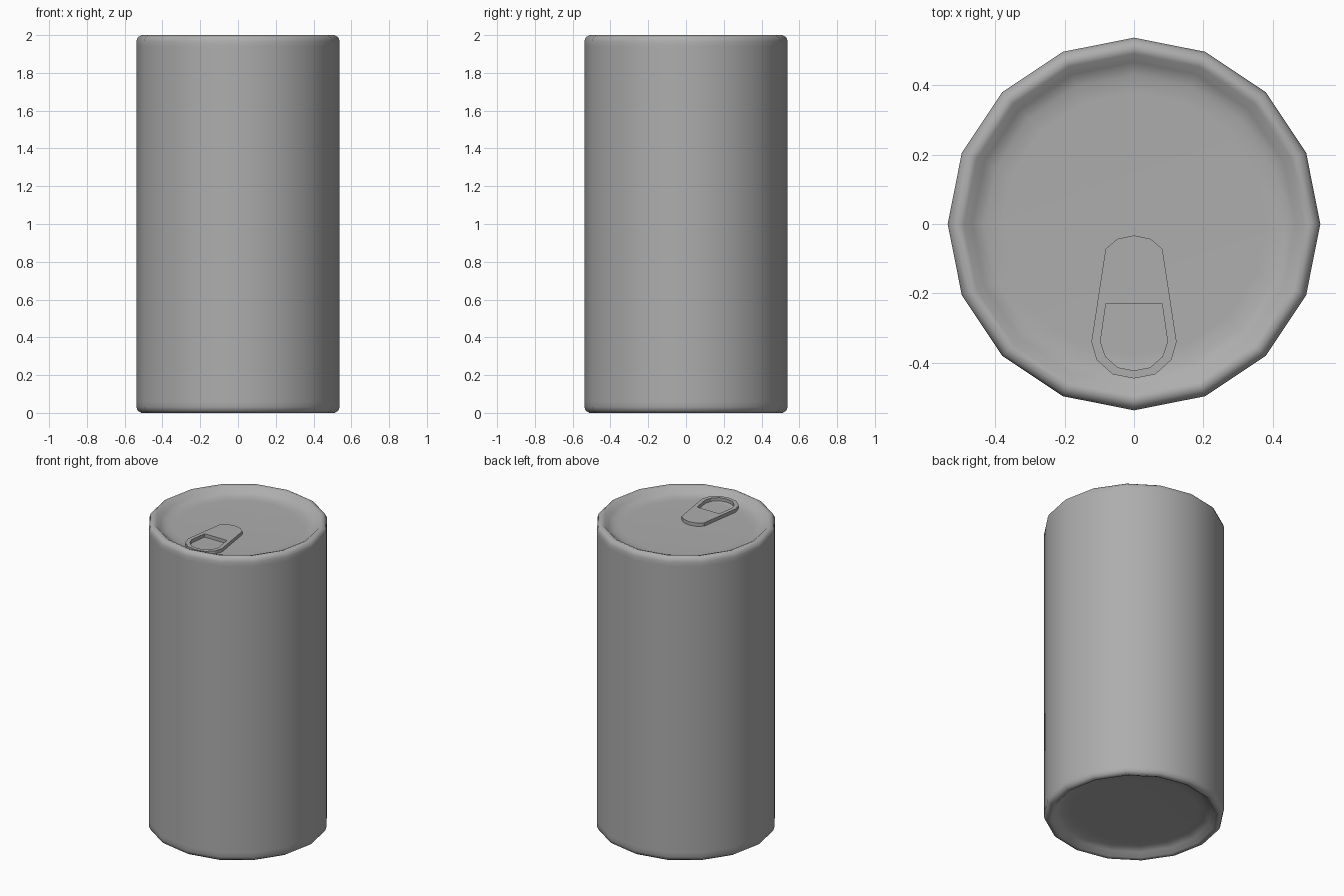
import bpy, bmesh, math

if "Cube" in bpy.data.objects:
    bpy.data.objects.remove(bpy.data.objects["Cube"])

SIDES = 16

# Mid-grey metal
grey = bpy.data.materials.new("grey_metal")
grey.diffuse_color = (0.42, 0.42, 0.42, 1)
grey.use_nodes = True
grey.node_tree.nodes["Principled BSDF"].inputs["Base Color"].default_value = grey.diffuse_color

# Can body: half profile (radius, z) of the rim and shallow lid, mirrored for the base
top = [(0.538, 1.94), (0.538, 1.968), (0.531, 1.988), (0.512, 2.0), (0.492, 1.994),
       (0.467, 1.968), (0.43, 1.954), (0.38, 1.952)]
profile = [(r, 2 - z) for r, z in reversed(top)] + top

bm = bmesh.new()
rings = []
for r, z in profile:
    rings.append([bm.verts.new((r * math.cos(2 * math.pi * i / SIDES),
                                r * math.sin(2 * math.pi * i / SIDES), z))
                  for i in range(SIDES)])
for a, b in zip(rings, rings[1:]):
    for i in range(SIDES):
        j = (i + 1) % SIDES
        bm.faces.new((a[i], a[j], b[j], b[i]))
bm.faces.new(rings[0][::-1])
bm.faces.new(rings[-1])
for f in bm.faces:
    f.smooth = True
mesh = bpy.data.meshes.new("can_body")
bm.to_mesh(mesh)
bm.free()
mesh.materials.append(grey)
bpy.context.collection.objects.link(bpy.data.objects.new("can_body", mesh))


def mirrored(half):
    """Close a right-hand half outline by mirroring it in x."""
    return half + [(-x, y) for x, y in reversed(half) if x > 0]


# Pull tab: flat outline with a finger hole, extruded
outer = mirrored([(0, -0.033), (0.048, -0.043), (0.082, -0.072), (0.123, -0.34),
                  (0.108, -0.392), (0.062, -0.434), (0, -0.446)])
hole = mirrored([(0.081, -0.23), (0.097, -0.34), (0.082, -0.383),
                 (0.047, -0.414), (0, -0.423)])
curve = bpy.data.curves.new("pull_tab", 'CURVE')
curve.dimensions = '2D'
curve.fill_mode = 'BOTH'
curve.extrude = 0.012
curve.materials.append(grey)
for outline in (outer, hole):
    s = curve.splines.new('POLY')
    s.points.add(len(outline) - 1)
    for p, (x, y) in zip(s.points, outline):
        p.co = (x, y, 0, 1)
    s.use_cyclic_u = True
tab = bpy.data.objects.new("pull_tab", curve)
tab.location.z = 1.962
bpy.context.collection.objects.link(tab)
bpy.context.view_layer.objects.active = tab
tab.select_set(True)
bpy.ops.object.convert(target='MESH')
bpy.ops.object.shade_flat()
